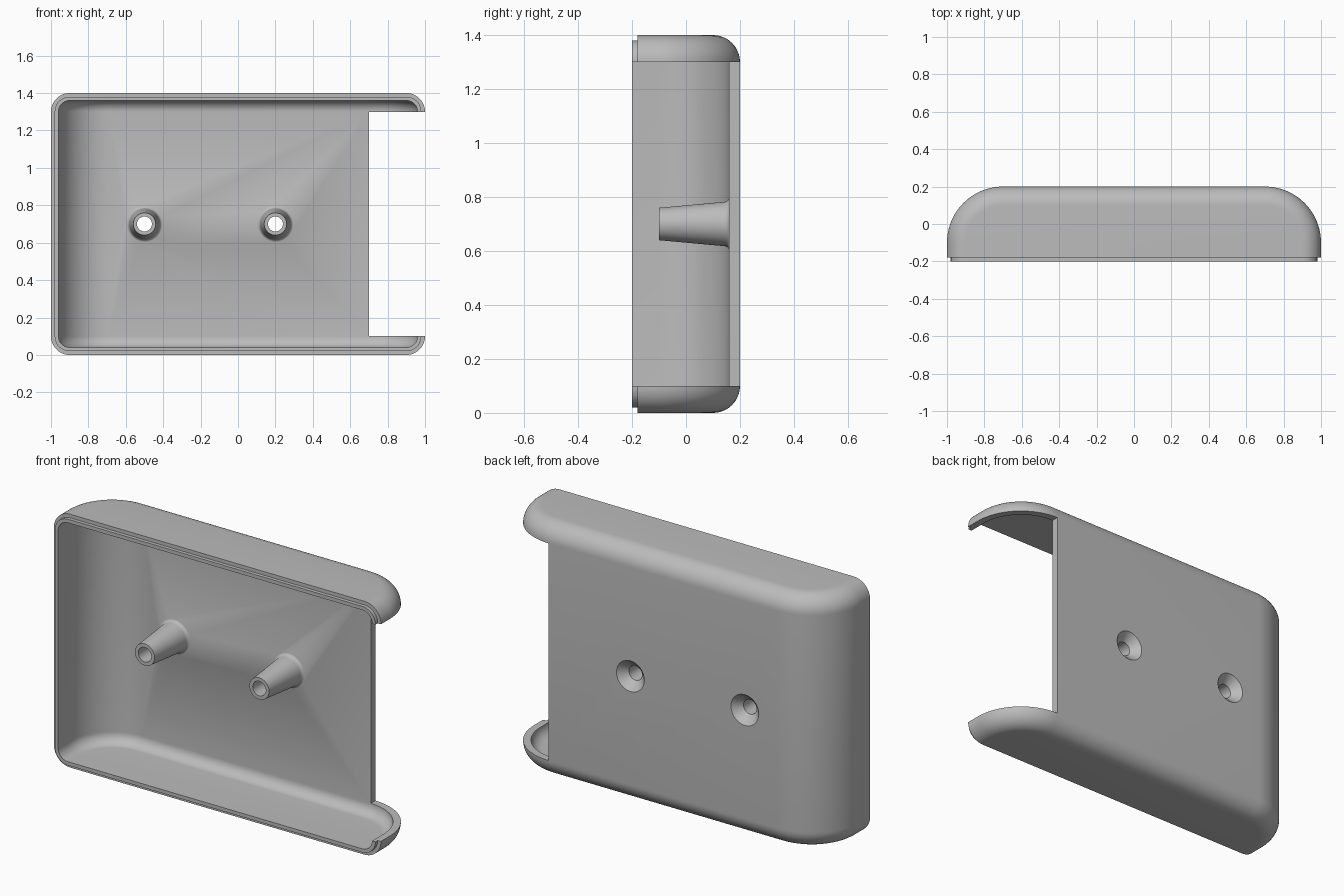
import bpy, bmesh, math

cube = bpy.data.objects.get("Cube")
if cube:
    bpy.data.objects.remove(cube, do_unlink=True)

HEIGHT, FILLET, BEND, BEND_X, BEND_Y = 1.4, 0.1, 0.3, 0.7, -0.1

grey = bpy.data.materials.new("plain grey")
grey.use_nodes = True
grey.diffuse_color = (0.5, 0.5, 0.5, 1)
grey.node_tree.nodes["Principled BSDF"].inputs["Base Color"].default_value = (0.5, 0.5, 0.5, 1)


def finish(name, bm):
    bmesh.ops.recalc_face_normals(bm, faces=bm.faces[:])
    mesh = bpy.data.meshes.new(name)
    bm.to_mesh(mesh)
    bm.free()
    mesh.materials.append(grey)
    obj = bpy.data.objects.new(name, mesh)
    bpy.context.collection.objects.link(obj)
    return obj


def loft(name, rings):
    bm = bmesh.new()
    loops = [[bm.verts.new(p) for p in ring] for ring in rings]
    for a, b in zip(loops, loops[1:]):
        for i in range(len(a)):
            j = (i + 1) % len(a)
            bm.faces.new((a[i], a[j], b[j], b[i]))
    bm.faces.new(loops[0])
    bm.faces.new(loops[-1])
    return finish(name, bm)


def outline(inset, front, z, steps=24):
    """Plan outline with two rounded back corners."""
    r = BEND - inset
    arc = [(BEND_X + r * math.cos(a), BEND_Y + r * math.sin(a))
           for a in (math.pi / 2 * i / steps for i in range(steps + 1))]
    half = [(BEND_X + r, front)] + arc
    pts = half + [(-x, y) for x, y in reversed(half)]
    return [(x, y, z) for x, y in pts]


def shell_solid(name, offset, front, steps=12):
    """Filleted block, shrunk by the offset on every wall."""
    r = FILLET - offset
    levels = []
    for i in range(steps + 1):
        a = math.pi / 2 * i / steps
        levels.append((offset + r * (1 - math.sin(a)), offset + r * (1 - math.cos(a))))
    levels += [(d, HEIGHT - z) for d, z in reversed(levels)]
    return loft(name, [outline(d, front, z) for d, z in levels])


def lathe(name, x, profile, sides=48):
    """Solid turned about a front-to-back axis; profile is (radius, y)."""
    turns = [2 * math.pi * i / sides for i in range(sides)]
    return loft(name, [[(x + r * math.cos(a), y, HEIGHT / 2 + r * math.sin(a))
                        for a in turns] for r, y in profile])


def box(name, lo, hi):
    bm = bmesh.new()
    bmesh.ops.create_cube(bm, size=1)
    for v in bm.verts:
        v.co = [hi[k] if v.co[k] > 0 else lo[k] for k in range(3)]
    return finish(name, bm)


def combine(target, tool, operation):
    bpy.context.view_layer.objects.active = target
    mod = target.modifiers.new(operation.lower(), 'BOOLEAN')
    mod.operation, mod.solver, mod.object = operation, 'EXACT', tool
    bpy.ops.object.modifier_apply(modifier=mod.name)
    bpy.data.objects.remove(tool, do_unlink=True)


# Hollow case with a thin locating lip around the open front
case = shell_solid("case_shell", 0, -0.18)
combine(case, shell_solid("front_lip", 0.02, -0.2), 'UNION')
combine(case, shell_solid("cavity", 0.04, -0.3), 'DIFFERENCE')

# Opening through the left end
combine(case, box("end_opening", (0.7, -0.5, 0.1), (1.3, 0.5, 1.3)), 'DIFFERENCE')

# Tapered screw posts with filleted feet and countersunk holes
foot = [(0.102 - 0.02 * math.sin(a), 0.161 - 0.02 * (1 - math.cos(a)))
        for a in (math.pi / 2 * i / 6 for i in range(6, -1, -1))]
post = [(0.06, -0.1)] + foot + [(0.102, 0.17)]
hole = [(0.04, -0.2), (0.04, 0.155), (0.085, 0.2), (0.135, 0.25)]
for x in (-0.5, 0.2):
    combine(case, lathe("screw_post", x, post), 'UNION')
    combine(case, lathe("screw_hole", x, hole), 'DIFFERENCE')

# Smooth shading with crisp edges
for obj in bpy.context.selected_objects:
    obj.select_set(False)
case.select_set(True)
bpy.context.view_layer.objects.active = case
bpy.ops.object.shade_smooth_by_angle(angle=math.radians(30))
